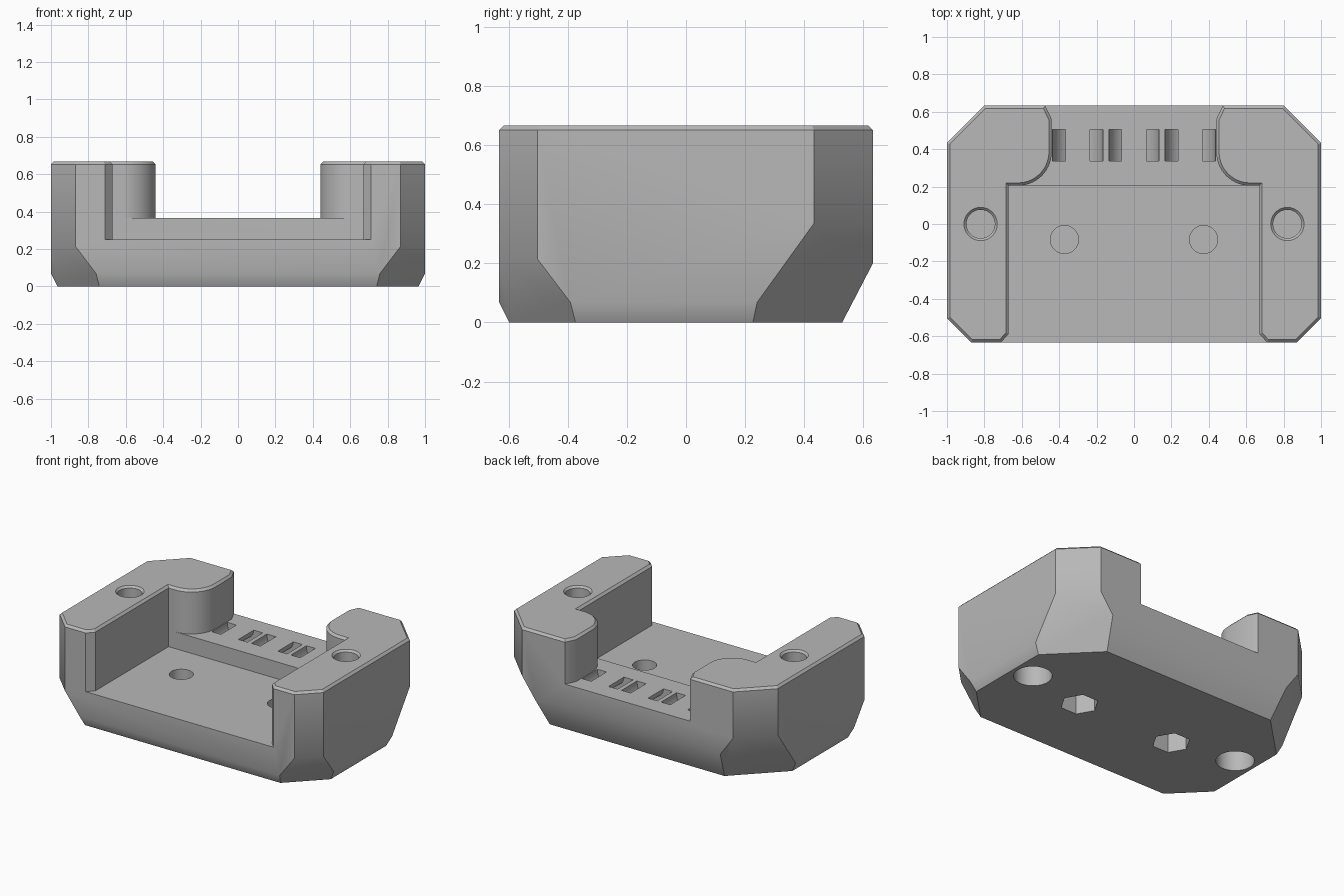
import bpy, bmesh
from math import cos, sin, pi, radians
from mathutils import Vector, Matrix

if "Cube" in bpy.data.objects:
    bpy.data.objects.remove(bpy.data.objects["Cube"])

TOP, DEPTH, CHAMFER = 0.667, 0.633, 0.015

grey = bpy.data.materials.new("plain grey")
grey.use_nodes = True
grey.diffuse_color = (0.48, 0.48, 0.48, 1)
grey.node_tree.nodes["Principled BSDF"].inputs["Base Color"].default_value = grey.diffuse_color


def make_object(name, bm):
    bmesh.ops.recalc_face_normals(bm, faces=bm.faces)
    mesh = bpy.data.meshes.new(name)
    bm.to_mesh(mesh)
    bm.free()
    mesh.materials.append(grey)
    obj = bpy.data.objects.new(name, mesh)
    bpy.context.collection.objects.link(obj)
    return obj


def subtract(bm):
    """Cut the closed shape out of the body."""
    cutter = make_object("cutter", bm)
    cutter.hide_render = True
    mod = body.modifiers.new("cut", 'BOOLEAN')
    mod.operation, mod.solver, mod.object = 'DIFFERENCE', 'EXACT', cutter
    bpy.context.view_layer.objects.active = body
    bpy.ops.object.modifier_apply(modifier=mod.name)
    bpy.data.objects.remove(cutter)


def prism(points, z0, z1):
    bm = bmesh.new()
    face = bm.faces.new([bm.verts.new((x, y, z0)) for x, y in points])
    new = bmesh.ops.extrude_face_region(bm, geom=[face])["geom"]
    bmesh.ops.translate(bm, vec=(0, 0, z1 - z0),
                        verts=[g for g in new if isinstance(g, bmesh.types.BMVert)])
    return bm


def drill(x, y, z0, z1, r0, r1=None, sides=48, turn=0.0):
    bm = bmesh.new()
    bmesh.ops.create_cone(bm, cap_ends=True, segments=sides, radius1=r0,
                          radius2=r1 or r0, depth=z1 - z0,
                          matrix=Matrix.Translation((x, y, (z0 + z1) / 2))
                          @ Matrix.Rotation(turn, 4, 'Z'))
    subtract(bm)


# Block with clipped corners and tapered lower sides
bm = bmesh.new()
bmesh.ops.create_cube(bm, size=1, matrix=Matrix.Translation((0, 0, TOP / 2))
                      @ Matrix.Diagonal((2, 2 * DEPTH, TOP, 1)))


def slice_off(nx, ny, reach, z=0.0, slope=0.0):
    n = Vector((nx, ny, 0))
    point = n * (reach / n.length_squared) + Vector((0, 0, z))
    bmesh.ops.bisect_plane(bm, geom=bm.verts[:] + bm.edges[:] + bm.faces[:],
                           plane_co=point, plane_no=(nx, ny, -slope), clear_outer=True)
    bmesh.ops.holes_fill(bm, edges=bm.edges[:], sides=0)


for s in (-1, 1):
    slice_off(s, -1, 1.503)
    slice_off(s, 1, 1.433)
    slice_off(s, -1, 1.503, 0.215, 0.76)
    slice_off(s, 1, 1.433, 0.335, 0.72)
    slice_off(s, 0, 1, 0.068, 0.51)
slice_off(0, -1, DEPTH, 0.068, 0.51)
slice_off(0, 1, DEPTH, 0.2, 0.52)
body = make_object("body", bm)

# Front tray, open at the front, and raised rear shelf between rounded posts
tray = [(0.67, 0.205), (0.67, -0.588), (0.712, -DEPTH), (0.712, -0.8)]
arc = [(0.62 + 0.18 * cos(a), 0.385 + 0.18 * sin(a))
       for a in (1.5 * pi - 0.5 * pi * i / 14 for i in range(15))]
shelf = [(0.62, 0.1)] + arc + [(0.44, 0.56), (0.475, DEPTH), (0.475, 0.8)]
for half, floor in ((tray, 0.25), (shelf, 0.365)):
    subtract(prism(half + [(-x, y) for x, y in reversed(half)], floor, 1))

# Small chamfer around both upper faces
bm = bmesh.new()
bm.from_mesh(body.data)
bmesh.ops.remove_doubles(bm, verts=bm.verts, dist=0.0002)
rim = [e for e in bm.edges if all(v.co.z > TOP - 0.001 for v in e.verts)
       and any(abs(f.normal.z) < 0.5 for f in e.link_faces)]
bmesh.ops.bevel(bm, geom=rim, offset=CHAMFER, offset_type='OFFSET',
                segments=1, profile=0.5, affect='EDGES')
bm.to_mesh(body.data)
bm.free()

# Screw holes in the arms, and tray holes above hexagonal nut pockets
for s in (-1, 1):
    drill(s * 0.82, 0, 0.31, 0.8, 0.076)
    drill(s * 0.82, 0, TOP - CHAMFER, TOP + CHAMFER, 0.074, 0.104)
    drill(s * 0.82, 0, -0.1, 0.3, 0.12)
    drill(s * 0.372, -0.083, 0.16, 0.4, 0.075)
    drill(s * 0.372, -0.083, -0.1, 0.15, 0.121, sides=6, turn=radians(30))

# Curved tie tunnels that surface as paired slots in the shelf
for x in (-0.3, 0, 0.3):
    bm = bmesh.new()
    n = 48
    rings = [[bm.verts.new((x + r * cos(2 * pi * i / n), y, 0.365 + r * sin(2 * pi * i / n)))
              for i in range(n)]
             for r, y in ((0.066, 0.338), (0.135, 0.338), (0.135, 0.505), (0.066, 0.505))]
    for k in range(4):
        a, b = rings[k], rings[(k + 1) % 4]
        for i in range(n):
            j = (i + 1) % n
            bm.faces.new((a[i], a[j], b[j], b[i]))
    subtract(bm)

# Smooth shading with crisp edges
bpy.ops.object.select_all(action='DESELECT')
body.select_set(True)
bpy.context.view_layer.objects.active = body
bpy.ops.object.shade_smooth_by_angle(angle=radians(30))
